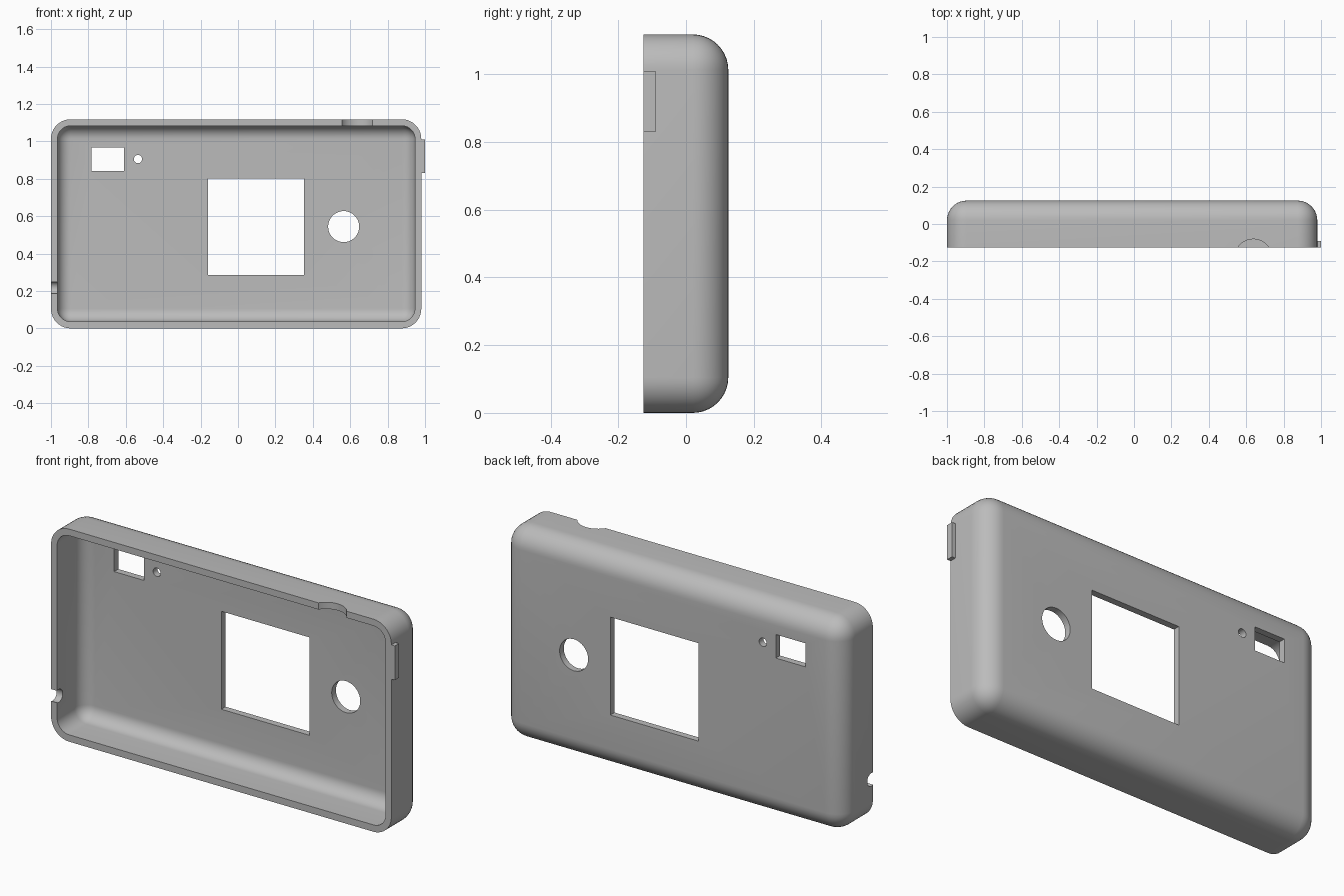
import bpy
import bmesh
import math
from mathutils import Matrix, Vector

cube = bpy.data.objects.get("Cube")
if cube:
    bpy.data.objects.remove(cube, do_unlink=True)

grey = bpy.data.materials.new("plain_grey")
grey.use_nodes = True
colour = (0.5, 0.5, 0.5, 1)
grey.diffuse_color = colour
grey.node_tree.nodes["Principled BSDF"].inputs["Base Color"].default_value = colour


def add_object(name, bm):
    bmesh.ops.recalc_face_normals(bm, faces=bm.faces[:])
    mesh = bpy.data.meshes.new(name)
    bm.to_mesh(mesh)
    bm.free()
    mesh.materials.append(grey)
    obj = bpy.data.objects.new(name, mesh)
    bpy.context.scene.collection.objects.link(obj)
    return obj


def box(name, low, high, radius=0):
    """Box between two corners; a radius rounds every edge but the front rim."""
    low, high = Vector(low), Vector(high)
    bm = bmesh.new()
    bmesh.ops.create_cube(bm, size=1)
    size = high - low
    for v in bm.verts:
        v.co = Vector(a * b for a, b in zip(v.co, size)) + (low + high) / 2
    if radius:
        rounded = [e for e in bm.edges
                   if any(v.co.y > low.y + size.y / 2 for v in e.verts)]
        bmesh.ops.bevel(bm, geom=rounded, offset=radius, segments=10,
                        profile=0.5, affect='EDGES', clamp_overlap=False)
    return add_object(name, bm)


def cylinder(name, centre, radius, depth, axis):
    bm = bmesh.new()
    turn = Vector((0, 0, 1)).rotation_difference(Vector(axis)).to_matrix().to_4x4()
    bmesh.ops.create_cone(bm, cap_ends=True, segments=48, radius1=radius,
                          radius2=radius, depth=depth,
                          matrix=Matrix.Translation(centre) @ turn)
    return add_object(name, bm)


# Rounded tray, open at the front
shell = box("case_shell", (-1, -0.125, 0), (0.98, 0.125, 1.118), 0.105)

cutters = [
    # Hollow inside
    box("cavity_cutter", (-0.965, -0.3, 0.036), (0.946, 0.09, 1.083), 0.07),
    # Openings through the back wall
    box("screen_cutter", (-0.16, 0.0, 0.285), (0.353, 0.2, 0.8)),
    box("window_cutter", (-0.784, 0.0, 0.842), (-0.61, 0.2, 0.966)),
    cylinder("lens_cutter", (0.565, 0.1, 0.544), 0.083, 0.2, (0, 1, 0)),
    cylinder("pinhole_cutter", (-0.535, 0.1, 0.905), 0.022, 0.2, (0, 1, 0)),
    # Notches in the rim
    cylinder("button_notch_cutter", (0.638, -0.18, 1.1), 0.099, 0.15, (0, 0, 1)),
    cylinder("cord_notch_cutter", (-0.98, -0.112, 0.217), 0.034, 0.1, (1, 0, 0)),
]
for cutter in cutters:
    cutter.hide_render = True
    mod = shell.modifiers.new(cutter.name, 'BOOLEAN')
    mod.operation = 'DIFFERENCE'
    mod.solver = 'EXACT'
    mod.object = cutter

# Bake the cuts and discard the cutters
bpy.context.view_layer.update()
graph = bpy.context.evaluated_depsgraph_get()
baked = bpy.data.meshes.new_from_object(shell.evaluated_get(graph))
shell.modifiers.clear()
shell.data = baked
baked.materials.clear()
baked.materials.append(grey)
for cutter in cutters:
    bpy.data.objects.remove(cutter, do_unlink=True)

# Small latch tab on the left side
box("side_tab", (0.97, -0.125, 0.83), (1.0, -0.09, 1.01))

bpy.ops.object.select_all(action='DESELECT')
shell.select_set(True)
bpy.context.view_layer.objects.active = shell
bpy.ops.object.shade_smooth_by_angle(angle=math.radians(30))
